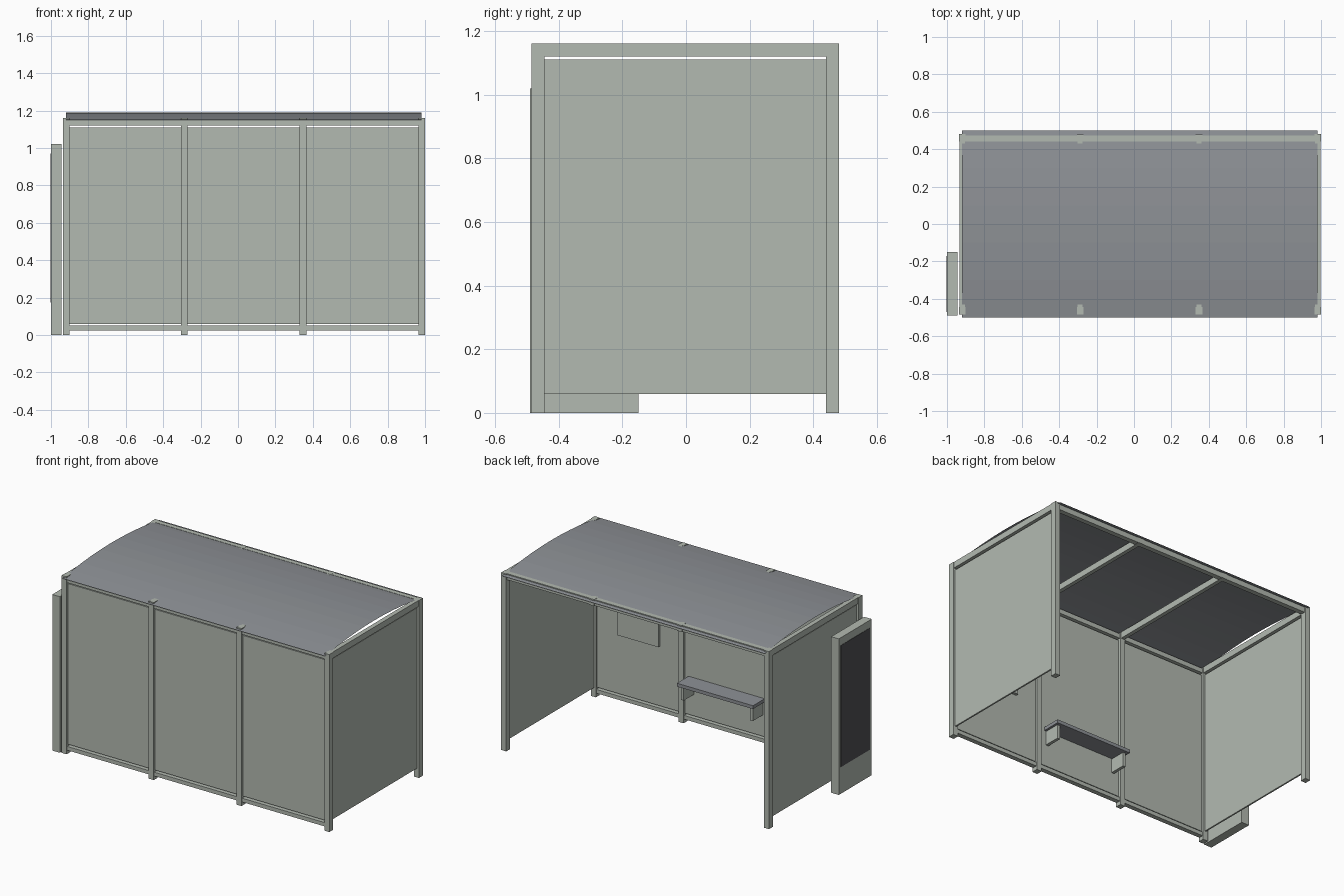
import bpy
import bmesh

cube = bpy.data.objects.get("Cube")
if cube:
    bpy.data.objects.remove(cube, do_unlink=True)


def material(name, rgb):
    m = bpy.data.materials.new(name)
    m.use_nodes = True
    m.diffuse_color = (*rgb, 1)
    m.node_tree.nodes["Principled BSDF"].inputs["Base Color"].default_value = (*rgb, 1)
    return m


frame_grey = material("pale green grey", (0.45, 0.49, 0.44))
roof_grey = material("mid grey", (0.27, 0.285, 0.305))
poster_dark = material("dark charcoal", (0.08, 0.08, 0.088))


def finish(name, bm, mat):
    mesh = bpy.data.meshes.new(name)
    bm.to_mesh(mesh)
    bm.free()
    mesh.materials.append(mat)
    obj = bpy.data.objects.new(name, mesh)
    bpy.context.collection.objects.link(obj)
    return obj


def box(name, x, y, z, mat=frame_grey):
    """Box from (min, max) pairs on each axis."""
    bm = bmesh.new()
    bmesh.ops.create_cube(bm, size=1)
    for v in bm.verts:
        for i, (lo, hi) in enumerate((x, y, z)):
            v.co[i] = lo if v.co[i] < 0 else hi
    return finish(name, bm, mat)


def around(c, width):
    return (c - width / 2, c + width / 2)


POSTS = [-0.918, -0.288, 0.347, 0.982]
POST_W = 0.036
TOP = 1.16
BACK, OPEN = (-0.485, -0.445), (0.44, 0.48)
PANEL_Z = (0.06, 1.11)

# Posts: four along the wall, two at the open corners
for i, x in enumerate(POSTS):
    box(f"wall_post_{i + 1}", around(x, POST_W), BACK, (0, TOP))
for side, x in (("right", POSTS[0]), ("left", POSTS[-1])):
    box(f"open_post_{side}", around(x, POST_W), OPEN, (0, TOP))
    box(f"side_panel_{side}", around(x, 0.01), (BACK[1], OPEN[0]), PANEL_Z)
    box(f"side_top_rail_{side}", around(x, 0.03), (BACK[1], OPEN[0]), (1.12, TOP))

# Wall panels and their rails, one set per bay
for i, (a, b) in enumerate(zip(POSTS, POSTS[1:])):
    span = (a + POST_W / 2, b - POST_W / 2)
    box(f"wall_panel_{i + 1}", span, around(-0.465, 0.01), PANEL_Z)
    box(f"wall_bottom_rail_{i + 1}", span, around(-0.465, 0.03), (0.025, 0.05))
    box(f"wall_top_rail_{i + 1}", span, around(-0.465, 0.03), (1.12, 1.15))

# Beam over the open side, with rafters and their end caps
box("open_top_rail", (POSTS[0] + POST_W / 2, POSTS[-1] - POST_W / 2), (0.442, 0.474), (1.12, TOP))
for i, x in enumerate(POSTS[1:3]):
    box(f"rafter_{i + 1}", around(x, 0.026), (BACK[1], 0.442), (1.12, TOP))
    box(f"rafter_cap_{i + 1}", around(x, POST_W), (0.44, 0.478), (1.118, TOP + 0.001))

# Thin arched roof sheet
bm = bmesh.new()
rows = []
STEPS = 10
for i in range(STEPS + 1):
    y = -0.5 + i / STEPS
    z = 1.15 + 0.04 * (1 - (y / 0.5) ** 2)
    rows.append([bm.verts.new((x, y, z)) for x in (-0.92, 0.98)])
for (a, b), (c, d) in zip(rows, rows[1:]):
    bm.faces.new((a, b, d, c))
finish("roof", bm, roof_grey)

# Bench on two brackets in the middle bay
box("bench_seat", (-0.25, 0.30), (-0.455, -0.335), (0.29, 0.312), roof_grey)
for side, x in (("right", -0.225), ("left", 0.275)):
    box(f"bench_bracket_{side}", around(x, 0.02), (-0.46, -0.355), (0.20, 0.29))

# Notice board inside the wall
box("notice_board", (0.51, 0.81), (-0.46, -0.442), (0.45, 0.78))

# Free-standing display cabinet with a dark poster
box("display_cabinet", (-1.0, -0.945), (-0.49, -0.15), (0, 1.02))
box("display_poster", (-1.002, -0.999), (-0.47, -0.17), (0.175, 0.97), poster_dark)
